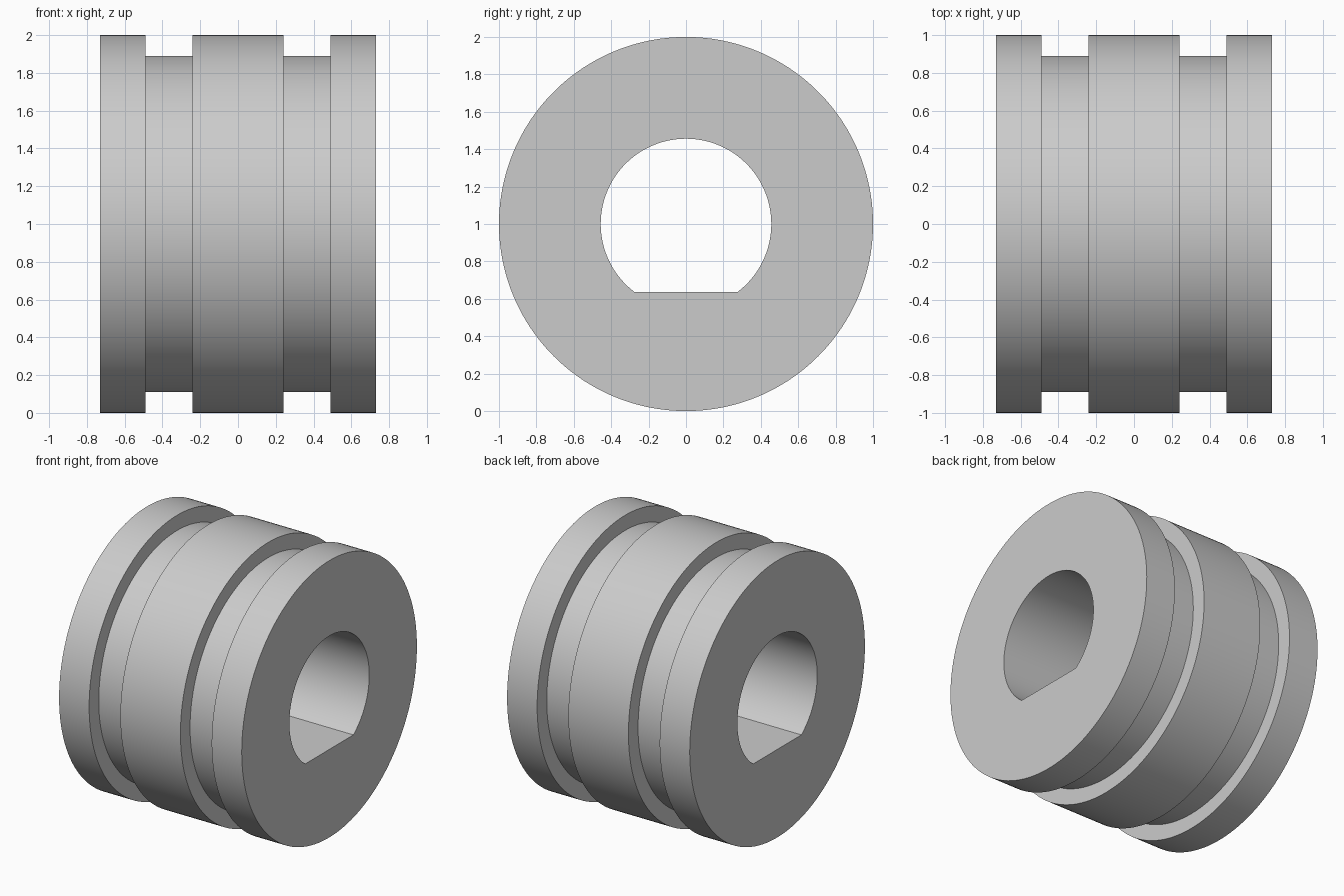
import bpy, bmesh, math

cube = bpy.data.objects.get("Cube")
if cube:
    bpy.data.objects.remove(cube, do_unlink=True)

# Main dimensions
HALF_LENGTH, OUTER, GROOVE = 0.73, 1.0, 0.89
GROOVE_IN, GROOVE_OUT = 0.24, 0.49
BORE, FLAT = 0.456, 0.364

grey = bpy.data.materials.new("light grey")
grey.use_nodes = True
colour = (0.6, 0.6, 0.6, 1)
grey.diffuse_color = colour
grey.node_tree.nodes["Principled BSDF"].inputs["Base Color"].default_value = colour

# Angles: the round arc, then the flat, with steps exactly on both corners
corner = math.asin(FLAT / BORE)
arc, flat = 144, 36
angles = [-corner + (math.pi + 2 * corner) * i / arc for i in range(arc)]
angles += [math.pi + corner + (math.pi - 2 * corner) * i / flat for i in range(flat)]


def bore_radius(a):
    """Radius of the D-shaped bore at an angle."""
    s = math.sin(a)
    return min(BORE, FLAT / -s) if s < 0 else BORE


# Outside profile as (x, radius), mirrored about the middle
half = [(GROOVE_IN, OUTER), (GROOVE_IN, GROOVE), (GROOVE_OUT, GROOVE),
        (GROOVE_OUT, OUTER), (HALF_LENGTH, OUTER)]
profile = [(-x, r) for x, r in reversed(half)] + half

bm = bmesh.new()


def ring(x, radius):
    return [bm.verts.new((x, radius(a) * math.cos(a), 1 + radius(a) * math.sin(a)))
            for a in angles]


# Outside, end faces and bore form one closed band of rings
rings = [ring(x, lambda a, r=r: r) for x, r in profile]
rings += [ring(x, bore_radius) for x in (HALF_LENGTH, -HALF_LENGTH)]
n = len(angles)
for k, first in enumerate(rings):
    second = rings[(k + 1) % len(rings)]
    for i in range(n):
        j = (i + 1) % n
        bm.faces.new((first[i], first[j], second[j], second[i]))
bmesh.ops.recalc_face_normals(bm, faces=bm.faces)

mesh = bpy.data.meshes.new("grooved_bushing")
bm.to_mesh(mesh)
bm.free()
mesh.materials.append(grey)
bushing = bpy.data.objects.new("grooved_bushing", mesh)
bpy.context.collection.objects.link(bushing)

# Smooth round surfaces with sharp rims and bore corners
bpy.ops.object.select_all(action='DESELECT')
bushing.select_set(True)
bpy.context.view_layer.objects.active = bushing
bpy.ops.object.shade_smooth_by_angle(angle=math.radians(30))
